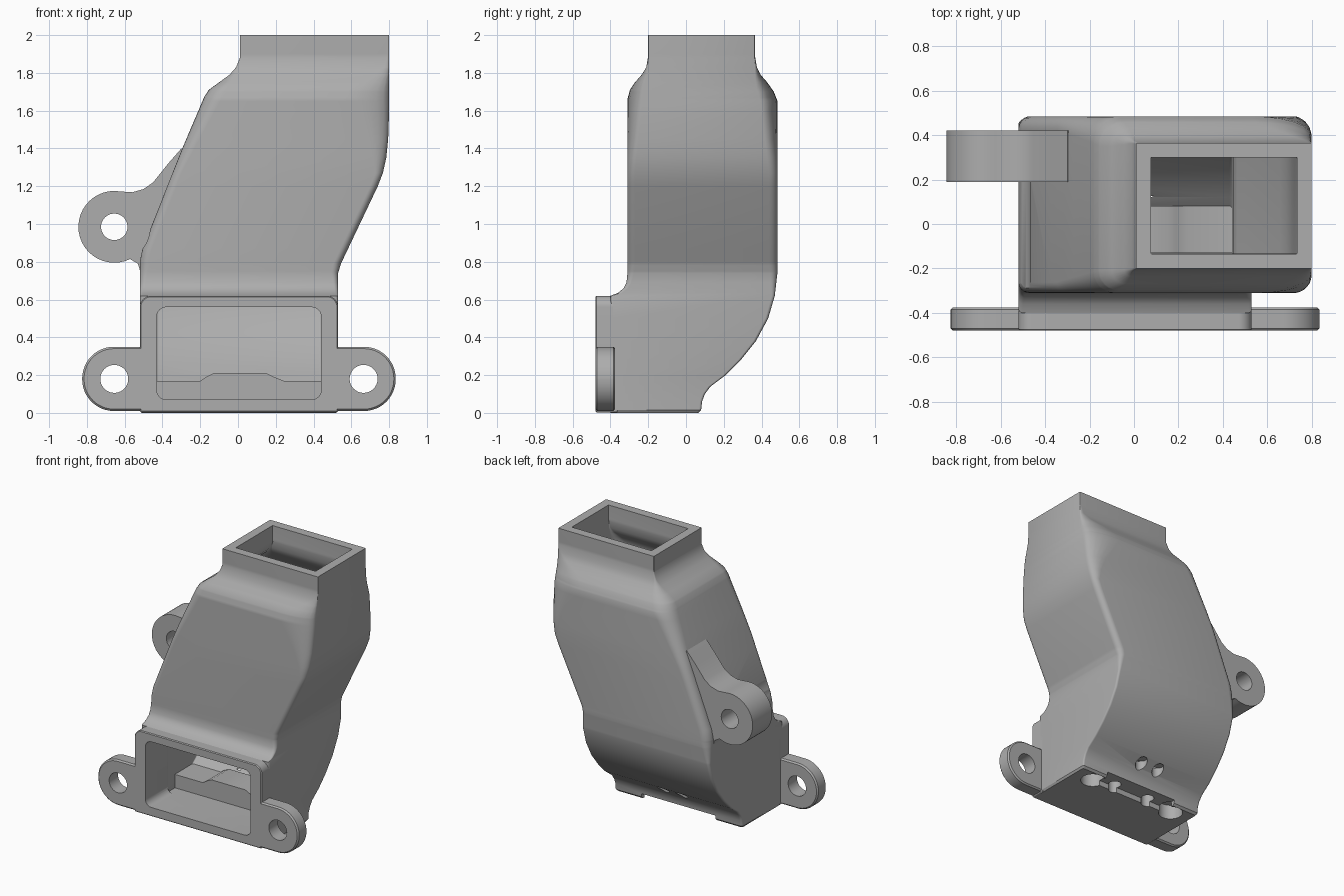
import bpy, bmesh, math
from mathutils import Matrix

if "Cube" in bpy.data.objects:
    bpy.data.objects.remove(bpy.data.objects["Cube"], do_unlink=True)

grey = bpy.data.materials.new("plain grey")
grey.use_nodes = True
colour = (0.42, 0.42, 0.42, 1)
grey.diffuse_color = colour
grey.node_tree.nodes["Principled BSDF"].inputs["Base Color"].default_value = colour


def finish(name, bm):
    bmesh.ops.recalc_face_normals(bm, faces=bm.faces)
    mesh = bpy.data.meshes.new(name)
    bm.to_mesh(mesh)
    bm.free()
    mesh.materials.append(grey)
    obj = bpy.data.objects.new(name, mesh)
    bpy.context.collection.objects.link(obj)
    return obj


def loft(name, rings):
    bm = bmesh.new()
    loops = [[bm.verts.new(p) for p in ring] for ring in rings]
    n = len(loops[0])
    for a, b in zip(loops, loops[1:]):
        for i in range(n):
            j = (i + 1) % n
            bm.faces.new((a[i], a[j], b[j], b[i]))
    bm.faces.new(loops[0])
    bm.faces.new(loops[-1])
    return finish(name, bm)


def rounded_rect(x0, x1, y0, y1, radii, stretch=1, steps=6):
    """Outline from the low corner, anticlockwise; stretch widens the high-x corners."""
    corners = ((x0, y0, 1, 1), (x1, y0, -1, 1), (x1, y1, -1, -1), (x0, y1, 1, -1))
    points = []
    for k, ((x, y, sx, sy), r) in enumerate(zip(corners, radii)):
        rx = r * stretch if sx < 0 else r
        for s in range(steps + 1):
            a = math.pi + (k + s / steps) * math.pi / 2
            points.append((x + rx * (sx + math.cos(a)), y + r * (sy + math.sin(a))))
    return points


def slab(name, outline, y0, y1):
    """Front outline in x and z, extruded along y."""
    return loft(name, [[(x, y, z) for x, z in outline] for y in (y0, y1)])


def soft_plate(name, x0, x1, z0, z1, radii, y0, y1, c):
    """Rounded plate facing the front, with chamfered rims."""
    rings = []
    for y, i in ((y0, c), (y0 + c, 0), (y1 - c, 0), (y1, c)):
        outline = rounded_rect(x0 + i, x1 - i, z0 + i, z1 - i, [r - i for r in radii], steps=12)
        rings.append([(x, y, z) for x, z in outline])
    return loft(name, rings)


def cylinder(name, centre, radius, depth, along_y=False):
    bm = bmesh.new()
    turn = Matrix.Rotation(math.pi / 2, 4, 'X') if along_y else Matrix()
    bmesh.ops.create_cone(bm, cap_ends=True, segments=40, radius1=radius, radius2=radius,
                          depth=depth, matrix=Matrix.Translation(centre) @ turn)
    return finish(name, bm)


def cut(obj, cutters):
    for c in cutters:
        m = obj.modifiers.new("cut", 'BOOLEAN')
        m.operation, m.solver, m.object = 'DIFFERENCE', 'EXACT', c
    deps = bpy.context.evaluated_depsgraph_get()
    mesh = bpy.data.meshes.new_from_object(obj.evaluated_get(deps))
    obj.modifiers.clear()
    obj.data = mesh


def at(table, z):
    if z <= table[0][0]:
        return table[0][1]
    for (za, a), (zb, b) in zip(table, table[1:]):
        if z <= zb:
            return a + (b - a) * (z - za) / (zb - za)
    return table[-1][1]


# Duct silhouettes as (height, offset)
left = [(0, -.51), (.015, -.52), (.8, -.52), (.87, -.505), (1.4, -.295), (1.67, -.18),
        (1.71, -.155), (1.75, -.1), (1.79, -.045), (1.83, -.01), (1.88, .01), (2, .01)]
right = [(0, .52), (.015, .53), (.74, .53), (.79, .545), (1.2, .74), (1.27, .767),
         (1.35, .785), (1.45, .795), (1.6, .8), (2, .8)]
front = [(0, -.4), (.62, -.4), (.635, -.36), (.66, -.33), (.69, -.315), (.74, -.31),
         (1.66, -.31), (1.71, -.297), (1.75, -.27), (1.79, -.235), (1.83, -.21), (1.89, -.2), (2, -.2)]
back = [(0, .065), (.015, .08), (.06, .085), (.1, .1), (.14, .13), (.2, .21), (.28, .29),
        (.38, .37), (.5, .435), (.62, .47), (.75, .485), (1.65, .485), (1.7, .465),
        (1.75, .43), (1.79, .395), (1.83, .375), (1.89, .365), (2, .365)]
radius = [(0, .01), (.62, .015), (.78, .04), (1.27, .04), (1.66, .08), (1.71, .072), (1.75, .053),
          (1.79, .026), (1.83, .008), (1.9, .003)]
stretch = [(1.27, 1), (1.66, 3)]
wall = [(0, .09), (1.6, .08), (1.9, .066), (2, .066)]
levels = sorted({z for t in (left, right, front, back, radius) for z, _ in t})


def section(z, inner=False):
    w = at(wall, z) if inner else 0
    y0 = at(front, z)
    r = at(radius, z)
    if inner:
        y0, radii, wide = max(y0, -.31), [r] * 4, 1
    else:
        radii, wide = [r * 1.2, r, r * 1.15, r * 1.5], at(stretch, z)
    outline = rounded_rect(at(left, z) + w, at(right, z) - w, y0 + w, at(back, z) - w, radii, wide)
    return [(x, y, z) for x, y in outline]


duct = loft("duct_body", [section(z) for z in levels])

# Inlet frame and mounting flange on the front
frame = soft_plate("inlet_frame", -.52, .53, .003, .62, (.01, .01, .06, .06), -.48, -.36, .006)
flange = soft_plate("mounting_flange", -.825, .835, .01, .35, [.168] * 4, -.48, -.375, .01)

# Side clamp lug with its web into the duct wall
arc = [(-.655 + .19 * math.cos(a), .985 + .19 * math.sin(a))
       for a in (math.radians(80 + 9 * i) for i in range(25))]
web = [(-.53, .79), (-.515, .74), (-.44, .76), (-.26, 1.36), (-.3, 1.4), (-.37, 1.32),
       (-.45, 1.22), (-.5, 1.185), (-.56, 1.168)]
lug = slab("side_lug", arc + web, .19, .42)

# Raised shelf on the duct floor, with a hump in the middle
shelf_outline = [(-.44, .05), (.45, .05), (.45, .17), (.24, .17), (.19, .19), (.15, .21),
                 (-.13, .21), (-.17, .19), (-.2, .17), (-.44, .17)]
shelf = slab("floor_shelf", shelf_outline, -.13, .08)

# Hollow interior and inlet opening
void = loft("duct_void", [section(z, True) for z in [.07] + [z for z in levels if z > .07] + [2.05]])
inlet = slab("inlet_void", rounded_rect(-.43, .44, .07, .56, [.05] * 4), -.6, -.06)

# Screw holes, and clearance beside the lug
holes = [cylinder("flange_hole", (x, -.43, .18), .074, .4, True) for x in (-.655, .665)]
lug_hole = cylinder("lug_hole", (-.655, .3, .985), .07, .6, True)
clearance = cylinder("lug_clearance", (-.655, -.11, .985), .19, .6, True)

# Underside pockets and screw reliefs
pockets = [cylinder("pocket", (x, -.02, 0), r, .22)
           for x, r in ((-.35, .085), (.36, .085), (-.14, .045), (.16, .045))]
pockets.append(slab("pocket_slot", rounded_rect(-.3, .31, -.05, .04, [.005] * 4), -.045, .12))
reliefs = [cylinder("relief", (x, .163, .1), .042, .21) for x in (-.08, .07)]

cut(duct, [void, inlet, clearance] + pockets + reliefs)
cut(shelf, pockets)
cut(frame, [inlet])
cut(flange, [inlet] + holes)
cut(lug, [void, lug_hole])
for helper in [void, inlet, lug_hole, clearance] + holes + pockets + reliefs:
    bpy.data.objects.remove(helper, do_unlink=True)

# Smooth the curved walls, keep the rims crisp
for obj in (duct, frame, flange, lug, shelf):
    bpy.ops.object.select_all(action='DESELECT')
    obj.select_set(True)
    bpy.context.view_layer.objects.active = obj
    bpy.ops.object.shade_smooth_by_angle(angle=math.radians(32))
